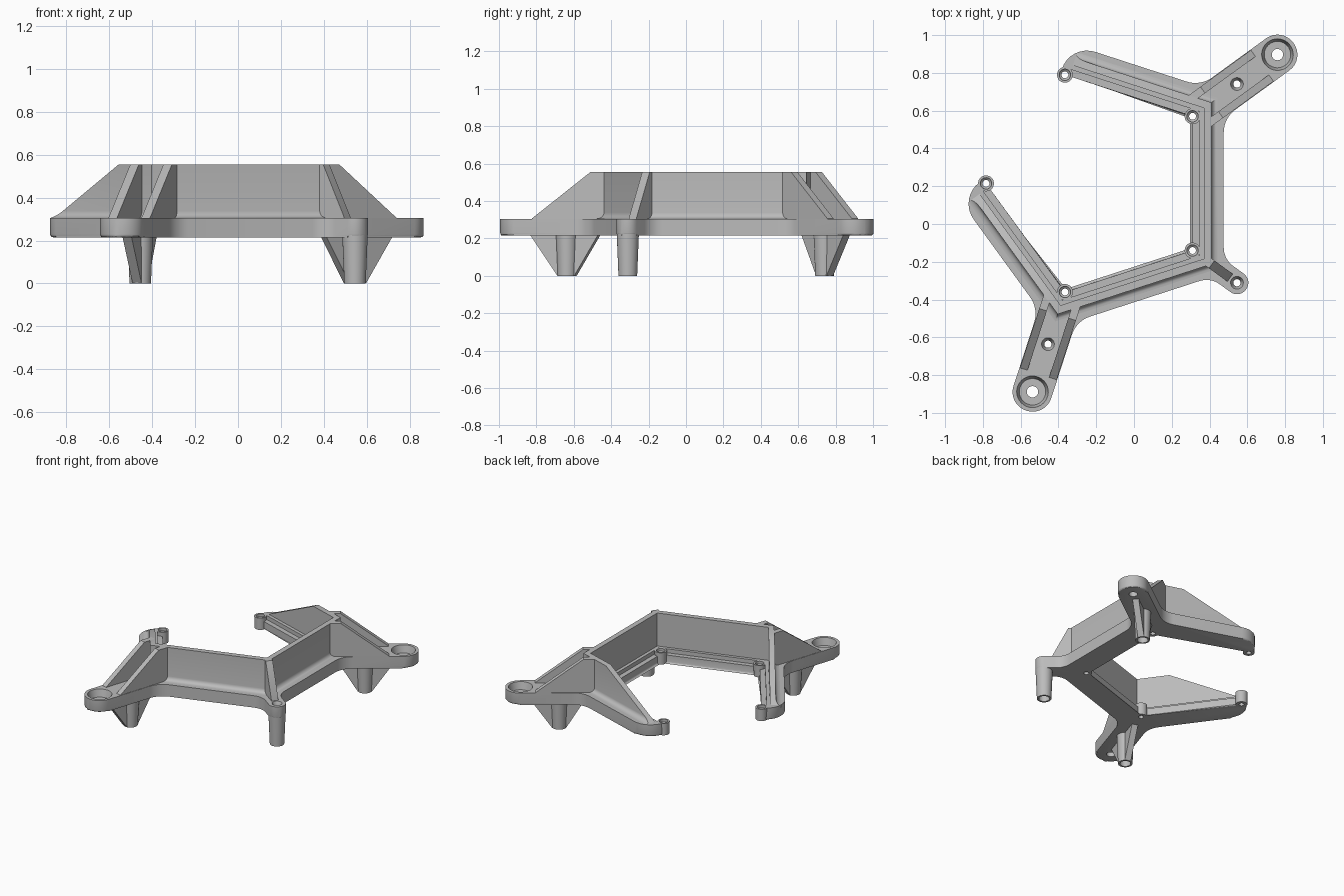
import bpy, bmesh, math
from mathutils import Matrix, Vector

cube = bpy.data.objects.get("Cube")
if cube:
    bpy.data.objects.remove(cube, do_unlink=True)

grey = bpy.data.materials.new("light grey metal")
grey.use_nodes = True
colour = (0.5, 0.5, 0.5, 1)
grey.diffuse_color = colour
grey.node_tree.nodes["Principled BSDF"].inputs["Base Color"].default_value = colour

# Layout: a pentagon around a hub, mirrored across the hub's local x axis
PLACE = Matrix.Translation((-0.179, 0.215, 0)) @ Matrix.Rotation(math.radians(-36), 4, 'Z')
COS, SIN = math.cos(math.radians(36)), math.sin(math.radians(36))
BOTTOM, STEP, DECK, TOP = 0.215, 0.275, 0.305, 0.555
INNER, OUTER = 0.489, 0.654
POST_R, FOOT_R, FOOT_W = 0.895, 1.16, 0.105
parts = []


def at(angle, r, t=0.0, z=0.0):
    a = math.radians(angle)
    return Vector((r * math.cos(a) - t * math.sin(a), r * math.sin(a) + t * math.cos(a), z))


def finish(name, bm, keep=True):
    bmesh.ops.remove_doubles(bm, verts=bm.verts, dist=1e-5)
    bmesh.ops.recalc_face_normals(bm, faces=bm.faces)
    bmesh.ops.transform(bm, matrix=PLACE, verts=bm.verts)
    mesh = bpy.data.meshes.new(name)
    bm.to_mesh(mesh)
    bm.free()
    mesh.materials.append(grey)
    ob = bpy.data.objects.new(name, mesh)
    bpy.context.collection.objects.link(ob)
    if keep:
        parts.append(ob)
    else:
        ob.hide_render = True
    return ob


def loft(bm, rings, caps=True):
    rows = [[bm.verts.new(p) for p in ring] for ring in rings]
    n = len(rows[0])
    for a, b in zip(rows, rows[1:]):
        for i in range(n):
            j = (i + 1) % n
            bm.faces.new((a[i], a[j], b[j], b[i]))
    if caps:
        bm.faces.new(rows[0])
        bm.faces.new(rows[-1])


def lathe(name, angle, r, profile, keep=True, n=32):
    bm = bmesh.new()
    c = at(angle, r)
    loft(bm, [[c + at(360 * i / n, rad, 0, z) for i in range(n)] for rad, z in profile])
    return finish(name, bm, keep)


def slab(name, angle, profile, t0, t1):
    bm = bmesh.new()
    loft(bm, [[at(angle, r, t, z) for r, z in profile] for t in (t0, t1)])
    return finish(name, bm)


def rounded(corners, steps=8):
    out = []
    for i, (p, rad) in enumerate(corners):
        if rad == 0:
            out.append(p)
            continue
        u = (corners[i - 1][0] - p).normalized()
        v = (corners[(i + 1) % len(corners)][0] - p).normalized()
        half = u.angle(v) / 2
        centre = p + (u + v).normalized() * rad / math.sin(half)
        start = p + u * rad / math.tan(half) - centre
        end = p + v * rad / math.tan(half) - centre
        sweep = math.pi - 2 * half
        for k in range(steps + 1):
            a = sweep * k / steps
            out.append(centre + (start * math.sin(sweep - a) + end * math.sin(a)) / math.sin(sweep))
    return out


def cut(ob, cutters):
    for c in cutters:
        m = ob.modifiers.new("cut", 'BOOLEAN')
        m.operation, m.solver, m.object = 'DIFFERENCE', 'EXACT', c
    bpy.context.view_layer.update()
    ev = ob.evaluated_get(bpy.context.evaluated_depsgraph_get())
    mesh = bpy.data.meshes.new_from_object(ev)
    ob.modifiers.clear()
    ob.data = mesh


def junction(w):
    return (OUTER - w * SIN) / COS


# Base plate outline: one half, then its mirror
post_w, foot_end = 0.06, FOOT_R + FOOT_W
half = [
    (at(0, POST_R + post_w, post_w), post_w * 0.98),
    (at(0, junction(post_w), post_w), 0.12),
    (at(72, junction(FOOT_W), -FOOT_W), 0.15),
    (at(72, foot_end, -FOOT_W), FOOT_W * 0.98),
    (at(72, foot_end, FOOT_W), FOOT_W * 0.98),
    (at(72, junction(FOOT_W), FOOT_W), 0.15),
    (at(108, OUTER, 0.38), 0.14),
    (at(108, INNER, 0.38), 0),
    (at(72, INNER / COS), 0),
]
mirrored = [(Vector((p.x, -p.y, 0)), r) for p, r in reversed(half)]
outline = rounded(half + [(at(0, INNER / COS), 0)] + mirrored)
bm = bmesh.new()
loft(bm, [[p + Vector((0, 0, z)) for p in outline] for z in (BOTTOM, DECK)])
low = [e for e in bm.edges if all(v.co.z < BOTTOM + 0.001 for v in e.verts)]
bmesh.ops.bevel(bm, geom=low, offset=0.014, segments=3, profile=0.5, affect='EDGES')
plate = finish("base_plate", bm)

# Lowered ledge along the inner edge
bm = bmesh.new()
loft(bm, [[at(72 * i, 0.525 / COS, 0, z) for i in range(5)] for z in (STEP, DECK + 0.1)])
ledge_cutter = finish("ledge_cutter", bm, False)

# Upright wall with a fillet at its outer foot, sloping down along the arms
fillet = [(0.589 + 0.033 * (1 - math.sin(a)), DECK + 0.033 * (1 - math.cos(a)))
          for a in (math.pi / 2 * k / 5 for k in range(6))]
section = [(0.549, TOP), (0.549, DECK - 0.02), (0.622, DECK - 0.02)] + fillet[:0:-1][::-1]
section = section[:3] + fillet + [(0.589, TOP)]
bm = bmesh.new()
loft(bm, [[at(0, n / COS, 0, z) for n, z in section],
          [at(72, n / COS, 0, z) for n, z in section],
          [at(108, n, 0.33, z) for n, z in section]], caps=False)
slope = at(108, 0, TOP - DECK, 0.51)
bmesh.ops.bisect_plane(bm, geom=bm.verts[:] + bm.edges[:] + bm.faces[:],
                       plane_co=at(108, 0, -0.17, TOP), plane_no=slope.normalized(),
                       clear_outer=True)
bmesh.ops.mirror(bm, geom=bm.verts[:] + bm.edges[:] + bm.faces[:],
                 matrix=Matrix(), merge_dist=1e-4, axis='Y')
bmesh.ops.remove_doubles(bm, verts=bm.verts, dist=1e-5)
bmesh.ops.holes_fill(bm, edges=[e for e in bm.edges if e.is_boundary], sides=0)
finish("upright_wall", bm)

# Small corner rib and its post
slab("corner_rib", 0, [(0.69, 0.29), (0.85, 0.29), (0.85, 0.31), (0.73, TOP), (0.69, TOP)],
     -0.025, 0.025)


def post_and_hole(angle):
    post = lathe("post", angle, POST_R, [(0.05, 0), (0.06, BOTTOM + 0.03)])
    hole = lathe("post_hole_cutter", angle, POST_R,
                 [(0.037, -0.05), (0.037, 0.1), (0.019, 0.1), (0.019, 0.27),
                  (0.036, 0.31), (0.036, 0.4)], False)
    return post, hole


post, hole = post_and_hole(0)
cut(post, [hole])
holes = [hole]

# Feet: twin sloping ribs, a post with a fin, and a counterbored hole
for angle in (72, -72):
    rib = [(0.64, 0.29), (1.06, 0.29), (1.06, DECK + 0.001), (0.73, TOP), (0.64, TOP)]
    for t0, t1 in ((0.06, 0.102), (-0.102, -0.06)):
        slab("foot_rib", angle, rib, t0, t1)
    post, hole = post_and_hole(angle)
    fin = slab("post_fin", angle, [(0.71, BOTTOM + 0.01), (0.847, 0.001), (0.943, 0.001),
                                   (1.1, BOTTOM + 0.01)], -0.022, 0.022)
    cut(post, [hole])
    cut(fin, [hole])
    bore = lathe("foot_bore_cutter", angle, FOOT_R,
                 [(0.03, 0.1), (0.03, 0.25), (0.07, 0.25), (0.085, 0.31), (0.085, 0.4)], False)
    holes += [hole, bore]

# Screw bosses on the pentagon corners
bosses = []
for angle in (0, 72, 144, -144, -72):
    bosses.append(lathe("screw_boss", angle, INNER / COS, [(0.04, BOTTOM), (0.042, DECK)]))
    holes.append(lathe("screw_cutter", angle, INNER / COS,
                       [(0.018, 0.1), (0.018, 0.275), (0.03, 0.285), (0.03, 0.4)], False))
cut(plate, [ledge_cutter] + holes)
for boss, hole in zip(bosses, holes[-5:]):
    cut(boss, [hole])

for c in holes + [ledge_cutter]:
    bpy.data.objects.remove(c, do_unlink=True)

# Smooth shading with crisp edges
bpy.ops.object.select_all(action='DESELECT')
for ob in parts:
    ob.select_set(True)
bpy.context.view_layer.objects.active = plate
bpy.ops.object.shade_smooth_by_angle(angle=math.radians(30))
